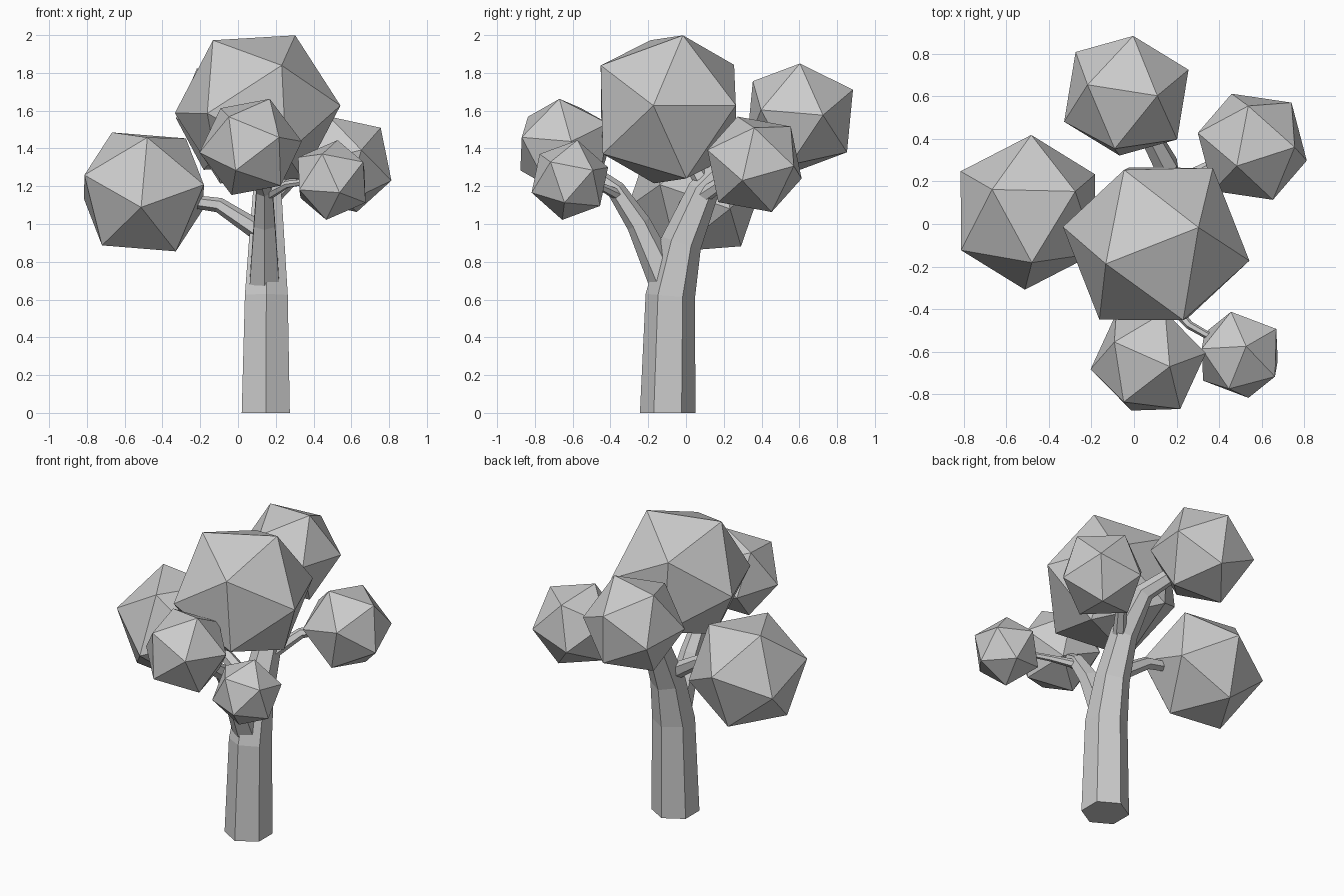
import bpy, bmesh, math
from mathutils import Vector, Matrix

if "Cube" in bpy.data.objects:
    bpy.data.objects.remove(bpy.data.objects["Cube"])


def finish(bm, name):
    bmesh.ops.recalc_face_normals(bm, faces=bm.faces[:])
    me = bpy.data.meshes.new(name)
    bm.to_mesh(me)
    bm.free()
    ob = bpy.data.objects.new(name, me)
    bpy.context.collection.objects.link(ob)
    return ob


def frame(a, b):
    """Orthonormal basis with a as first axis and b in the first plane."""
    x = Vector(a).normalized()
    z = x.cross(Vector(b)).normalized()
    return Matrix((x, z.cross(x), z)).transposed()


def foliage(name, centre, radius, corner, next_corner):
    """Icosahedron turned so two neighbouring corners point as given."""
    bm = bmesh.new()
    bmesh.ops.create_icosphere(bm, subdivisions=1, radius=radius)
    bm.verts.ensure_lookup_table()
    v = bm.verts[0]
    n = v.link_edges[0].other_vert(v)
    rot = frame(corner, next_corner) @ frame(v.co, n.co).transposed()
    for w in bm.verts:
        w.co = rot @ w.co + Vector(centre)
    finish(bm, name)


def limb(name, path, ref=(1, 0, 0), sides=6):
    """Tapering six-sided tube along (x, y, z, radius) points."""
    bm = bmesh.new()
    pts = [Vector(p[:3]) for p in path]
    ref = Vector(ref)
    rings = []
    for i, p in enumerate(pts):
        d = pts[min(i + 1, len(pts) - 1)] - pts[max(i - 1, 0)]
        if path[i][2] == 0:
            d = Vector((0, 0, 1))       # flat foot on the ground
        d.normalize()
        u = (ref - d * ref.dot(d)).normalized()
        v = d.cross(u)
        ring = []
        for k in range(sides):
            t = math.tau * (k + 0.5) / sides
            ring.append(bm.verts.new(p + (u * math.cos(t) + v * math.sin(t)) * path[i][3]))
        rings.append(ring)
    for r0, r1 in zip(rings, rings[1:]):
        for k in range(sides):
            j = (k + 1) % sides
            bm.faces.new((r0[k], r0[j], r1[j], r1[k]))
    bm.faces.new(rings[0])
    bm.faces.new(rings[-1])
    finish(bm, name)


# Trunk, bending back into the rear crown
limb("trunk", [(.147, -.097, 0, .147), (.15, -.083, .62, .131), (.152, -.025, .9, .108),
               (.155, .09, 1.17, .085), (.15, .28, 1.38, .06), (.03, .5, 1.5, .045)])

# Branches
limb("front_branch", [(.14, -.11, .70, .09), (.14, -.25, 1.0, .065),
                      (.14, -.37, 1.18, .05), (.1, -.55, 1.31, .035)])
limb("front_right_twig", [(.15, -.35, 1.15, .03), (.26, -.475, 1.21, .02),
                          (.48, -.6, 1.24, .015)], (0, 0, 1))
limb("left_branch", [(.13, -.04, .95, .055), (-.1, 0, 1.1, .04),
                     (-.32, .03, 1.13, .032)], (0, 1, 0))
limb("right_branch", [(.17, .06, 1.13, .045), (.3, .24, 1.25, .033),
                      (.5, .34, 1.3, .025)], (0, 0, 1))
limb("top_branch", [(.155, .11, 1.19, .05), (.13, 0, 1.38, .04)])

# Foliage
foliage("top_foliage", (.104, -.093, 1.607), .446, (.44, -.08, .02), (.136, -.36, .233))
foliage("left_foliage", (-.498, .055, 1.17), .373, (-.015, -.365, -.082), (.018, -.235, .289))
foliage("back_foliage", (-.036, .603, 1.568), .317, (.144, 0, .278), (.03, .286, .14))
foliage("right_foliage", (.556, .363, 1.316), .278, (.256, -.065, -.086), (.194, 0, .2))
foliage("front_foliage", (.067, -.645, 1.408), .275, (.1, -.025, .252), (.15, -.23, .04))
foliage("front_right_foliage", (.497, -.615, 1.233), .217, (.03, .04, .21), (.174, -.106, .105))
